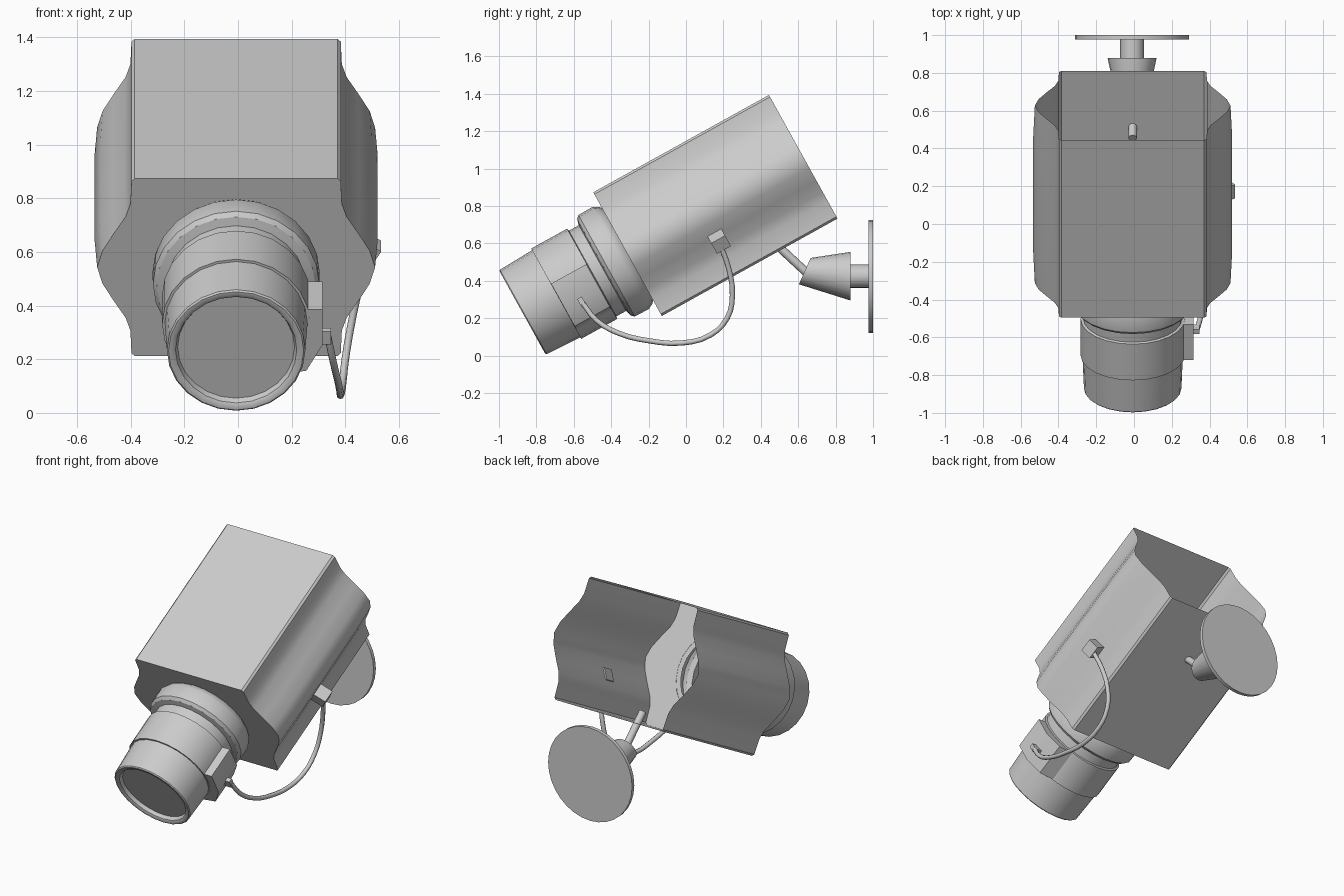
import bpy, bmesh, math
from mathutils import Matrix, Vector

if "Cube" in bpy.data.objects:
    bpy.data.objects.remove(bpy.data.objects["Cube"])

CX = -0.007
# camera frame: local Y runs back along the lens axis, Z is the body's up
TILT = Matrix.Translation((CX, -0.875, 0.231)) @ Matrix.Rotation(math.radians(29), 4, 'X')


def finish(name, bm, matrix=Matrix(), angle=35):
    bmesh.ops.recalc_face_normals(bm, faces=bm.faces[:])
    me = bpy.data.meshes.new(name)
    bm.to_mesh(me)
    bm.free()
    me.transform(matrix)
    me.shade_smooth()
    me.set_sharp_from_angle(angle=math.radians(angle))
    ob = bpy.data.objects.new(name, me)
    bpy.context.collection.objects.link(ob)
    return ob


def loft(rings, caps=(True, True)):
    bm = bmesh.new()
    vs = [[bm.verts.new(p) for p in r] for r in rings]
    n = len(vs[0])
    for a, b in zip(vs, vs[1:]):
        for i in range(n):
            j = (i + 1) % n
            bm.faces.new((a[i], a[j], b[j], b[i]))
    for ring, cap in ((vs[0], caps[0]), (vs[-1], caps[1])):
        if cap:
            bm.faces.new(ring)
    return bm


def circle(y, r, n=24, z=0.0, lean=0.0):
    # ring around the Y axis; lean tips it about X
    rot = Matrix.Rotation(lean, 3, 'X')
    return [rot @ Vector((r * math.cos(2 * math.pi * i / n), 0, r * math.sin(2 * math.pi * i / n)))
            + Vector((0, y, z)) for i in range(n)]


def rod(name, a, b, r, n=12):
    a, b = Vector(a), Vector(b)
    q = Vector((0, 1, 0)).rotation_difference(b - a)
    rings = [[q @ p + c for p in circle(0, r, n)] for c in (a, b)]
    return finish(name, loft(rings))


def box(name, size, matrix):
    bm = bmesh.new()
    bmesh.ops.create_cube(bm, size=1)
    bmesh.ops.scale(bm, vec=size, verts=bm.verts[:])
    return finish(name, bm, matrix)


# housing: mirrored cross-section, slightly barrelled, open at the back
quarter = [(0.378, 0.378), (0.39, 0.366), (0.394, 0.27), (0.412, 0.215),
           (0.455, 0.145), (0.498, 0.07), (0.518, 0.0)]
right = quarter + [(x, -z) for x, z in quarter[-2::-1]]
section = right + [(-x, z) for x, z in reversed(right)]


def housing_ring(y, swell):
    return [(x + math.copysign(swell * max(0, 1 - abs(z) / 0.27), x), y, z) for x, z in section]


bm = loft([housing_ring(0.643, 0), housing_ring(0.84, 0.009),
           housing_ring(1.52, 0.009), housing_ring(1.717, 0)], (False, False))
# front plate with the lens opening
rim = [e for e in bm.edges if all(abs(v.co.y - 0.643) < 1e-4 for v in e.verts)]
hole = [bm.verts.new(p) for p in circle(0.643, 0.25)]
rim += [bm.edges.new((hole[i], hole[(i + 1) % 24])) for i in range(24)]
bmesh.ops.triangle_fill(bm, use_beauty=True, use_dissolve=False, edges=rim)
finish("housing", bm, TILT)

# lens barrel: recessed glass, rim, two sleeves, rounded collar
lens = [(0.03, 0.218), (0.008, 0.226), (0, 0.238), (0, 0.252), (0.006, 0.258),
        (0.207, 0.266), (0.207, 0.276), (0.426, 0.276), (0.43, 0.262), (0.49, 0.262),
        (0.498, 0.295), (0.515, 0.31), (0.6, 0.312), (0.63, 0.297), (0.645, 0.28)]
finish("lens_barrel", loft([circle(y, r) for y, r in lens], (True, False)), TILT)

# motor block on the side of the lens
block = [(0.15, 0.06), (0.322, 0.06), (0.322, -0.09), (0.262, -0.2), (0.15, -0.22)]
finish("lens_motor_block", loft([[(x, y, z) for x, z in block] for y in (0.209, 0.424)]), TILT)

# cable plugs
box("lens_plug", (0.05, 0.028, 0.055), TILT @ Matrix.Translation((0.328, 0.305, -0.107)))
box("housing_plug", (0.09, 0.085, 0.075),
    TILT @ Matrix.Translation((0.483, 1.105, -0.175)) @ Matrix.Rotation(math.radians(31), 4, 'Y'))

# cable
path = [(0.335, -0.555, 0.285), (0.355, -0.48, 0.19), (0.372, -0.36, 0.12), (0.38, -0.2, 0.08),
        (0.383, -0.02, 0.068), (0.39, 0.13, 0.11), (0.40, 0.22, 0.2), (0.42, 0.248, 0.32),
        (0.45, 0.23, 0.46), (0.485, 0.185, 0.59)]
cu = bpy.data.curves.new("cable", 'CURVE')
cu.dimensions = '3D'
cu.bevel_depth = 0.014
cu.bevel_resolution = 2
cu.resolution_u = 3
cu.use_fill_caps = True
sp = cu.splines.new('BEZIER')
sp.bezier_points.add(len(path) - 1)
for bp, p in zip(sp.bezier_points, path):
    bp.co = p
    bp.handle_left_type = bp.handle_right_type = 'AUTO'
bpy.context.collection.objects.link(bpy.data.objects.new("cable", cu))

# wall bracket: arm, leaning socket, neck and wall plate
rod("bracket_arm", (CX, 0.455, 0.62), (CX, 0.66, 0.43), 0.023)
at_x = Matrix.Translation((CX - 0.003, 0, 0))
socket = [circle(0.635, 0.077, 20, 0.452, math.radians(-24)), circle(0.88, 0.13, 20, 0.425)]
finish("bracket_socket", loft(socket), at_x)
finish("bracket_neck", loft([circle(y, 0.063, 20, 0.425) for y in (0.87, 0.98)]), at_x)
finish("wall_plate", loft([circle(y, 0.302, 32, 0.423) for y in (0.977, 1.0)]), at_x)
